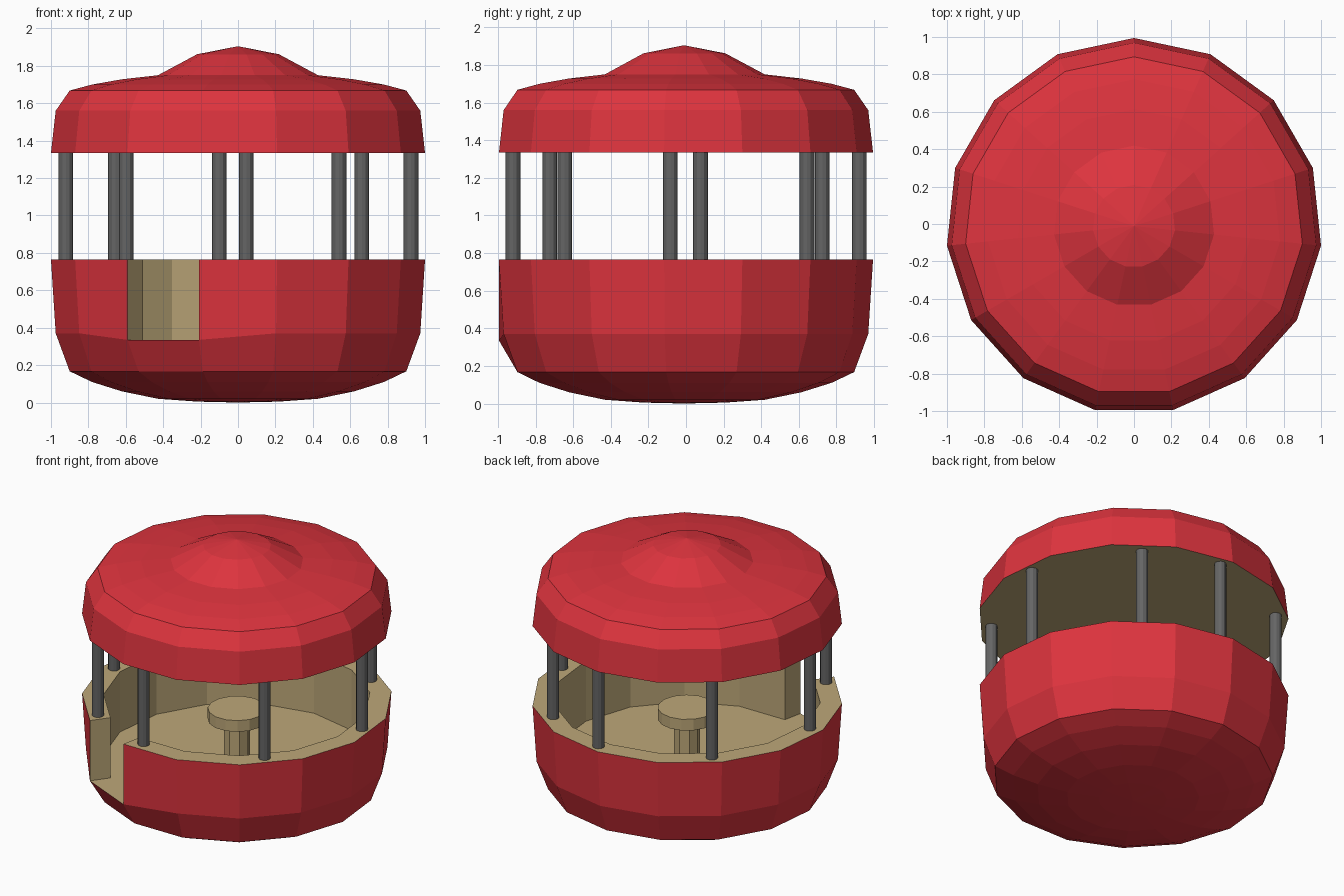
import bpy
from math import cos, sin, radians

if "Cube" in bpy.data.objects:
    bpy.data.objects.remove(bpy.data.objects["Cube"])

SIDES = 15
DOOR = 6            # index of the doorway segment
CY = -0.011         # centre of the rings
R, R_IN = 1.0055, 0.865
Z_RIM, Z_FLOOR, Z_EAVE = 0.765, 0.335, 1.335


def material(name, rgb):
    m = bpy.data.materials.new(name)
    m.diffuse_color = (*rgb, 1)
    m.use_nodes = True
    m.node_tree.nodes["Principled BSDF"].inputs["Base Color"].default_value = m.diffuse_color
    return m


RED = material("red", (0.73, 0.034, 0.048))
TAN = material("tan", (0.51, 0.39, 0.19))
GREY = material("dark_grey", (0.13, 0.13, 0.13))


def ring(r, z):
    return [(r * cos(radians(90 + 24 * i)), CY + r * sin(radians(90 + 24 * i)), z)
            for i in range(SIDES)]


def band(a, b, skip=None):
    """Quads between ring number a and ring number b."""
    return [(a * SIDES + i, a * SIDES + (i + 1) % SIDES,
             b * SIDES + (i + 1) % SIDES, b * SIDES + i)
            for i in range(SIDES) if i != skip]


def make(name, verts, faces, mat):
    me = bpy.data.meshes.new(name)
    me.from_pydata(verts, [], faces)
    me.update()
    me.materials.append(mat)
    ob = bpy.data.objects.new(name, me)
    bpy.context.collection.objects.link(ob)
    return ob


def cylinder(name, x, y, r, z0, z1, sides, mat):
    bpy.ops.mesh.primitive_cylinder_add(vertices=sides, radius=r, depth=z1 - z0,
                                        location=(x, y, (z0 + z1) / 2))
    ob = bpy.context.object
    ob.name = name
    ob.data.materials.append(mat)


# Lower shell: bowl profile with one open doorway segment
profile = [(0.22, 0.005), (0.43, 0.02), (0.625, 0.06), (0.785, 0.11),
           (0.905, 0.167), (0.98, 0.37), (R, Z_RIM)]
verts = [v for r, z in profile for v in ring(r, z)]
sill = ring(R, Z_FLOOR)
for i in (DOOR, DOOR + 1):
    verts[5 * SIDES + i] = sill[i]
faces = [f for k in range(6) for f in band(k, k + 1, DOOR if k == 5 else None)]
verts.append((0, CY, 0))
faces += [(len(verts) - 1, (i + 1) % SIDES, i) for i in range(SIDES)]
make("tub_shell", verts, faces, RED)

# Tub lining: rim, inner wall, floor, door sill and jambs
verts = ring(R, Z_RIM) + ring(R_IN, Z_RIM) + ring(R_IN, Z_FLOOR) + sill
OT, IT, IB, OB = (k * SIDES + DOOR for k in range(4))
faces = band(0, 1, DOOR) + band(1, 2, DOOR)
faces += [tuple(range(2 * SIDES, 3 * SIDES)),
          (OB, OB + 1, IB + 1, IB),
          (IB, IT, OT, OB),
          (OB + 1, OT + 1, IT + 1, IB + 1)]
make("tub_lining", verts, faces, TAN)

# Roof with a raised central cap
profile = [(R, Z_EAVE), (0.98, 1.56), (0.905, 1.668), (0.785, 1.70),
           (0.625, 1.728), (0.43, 1.75), (0.22, 1.862)]
verts = [v for r, z in profile for v in ring(r, z)]
faces = [f for k in range(6) for f in band(k, k + 1)]
verts.append((0, CY, 1.905))
faces += [(6 * SIDES + i, 6 * SIDES + (i + 1) % SIDES, len(verts) - 1)
          for i in range(SIDES)]
make("roof", verts, faces, RED)

# Ceiling under the roof
make("ceiling", ring(R, Z_EAVE), [tuple(reversed(range(SIDES)))], TAN)

# Slightly uneven ring of eight poles
poles = [(0.925, 0.077), (0.54, 0.725), (0.045, 0.922), (-0.655, 0.643),
         (-0.92, -0.083), (-0.598, -0.725), (-0.10, -0.92), (0.662, -0.645)]
for n, (x, y) in enumerate(poles, 1):
    cylinder(f"pole_{n}", x, y, 0.039, Z_RIM, Z_EAVE, 12, GREY)

# Centre table
cylinder("table_stem", 0, CY, 0.085, Z_FLOOR, 0.625, 8, TAN)
cylinder("table_top", 0, CY, 0.19, 0.62, 0.70, 15, TAN)
